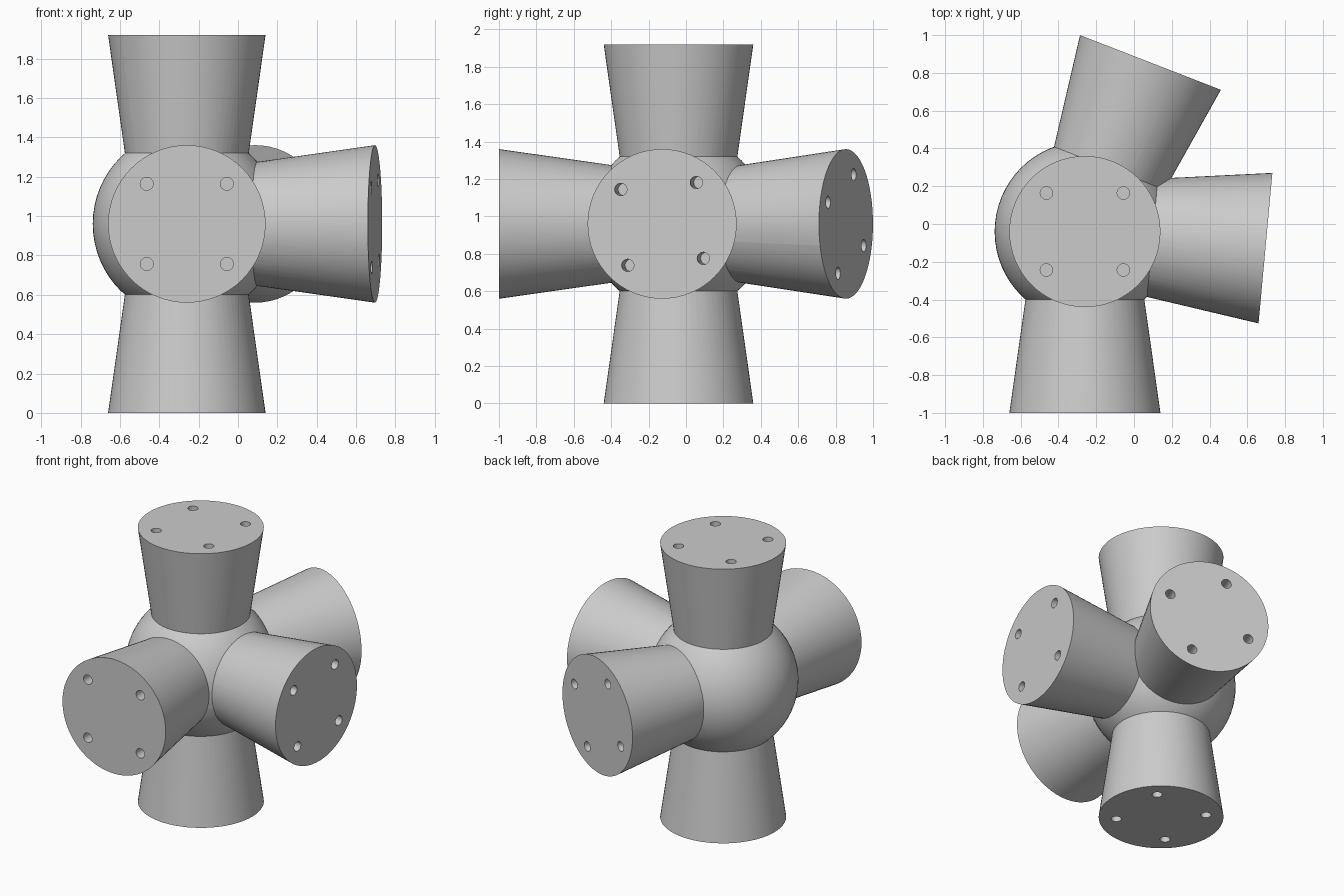
import bpy
from math import radians, cos, sin, pi
from mathutils import Matrix, Vector

if "Cube" in bpy.data.objects:
    bpy.data.objects.remove(bpy.data.objects["Cube"], do_unlink=True)

CENTER = Vector((-0.26, -0.04, 0.96))
BALL_R = 0.478
REACH, INNER = 0.96, 0.2        # arm end and hidden start, from the centre
END_R, INNER_R = 0.40, 0.292
HOLE_R, HOLE_OFF, HOLE_DEPTH = 0.033, 0.288, 0.2

grey = bpy.data.materials.new("plain_grey")
grey.use_nodes = True
colour = (0.6, 0.6, 0.6, 1)
grey.diffuse_color = colour
grey.node_tree.nodes["Principled BSDF"].inputs["Base Color"].default_value = colour


def frame(direction, side):
    """Matrix at the hub centre with z along the arm and x along side."""
    z = Vector(direction).normalized()
    x = Vector(side).normalized()
    y = z.cross(x)
    rot = Matrix((x, y, z)).transposed().to_4x4()
    return Matrix.Translation(CENTER) @ rot


def cone(name, mat, r1, r2, z1, z2, x=0, y=0, sides=64):
    bpy.ops.mesh.primitive_cone_add(vertices=sides, radius1=r1, radius2=r2, depth=z2 - z1)
    ob = bpy.context.object
    ob.name = name
    ob.data.transform(mat @ Matrix.Translation((x, y, (z1 + z2) / 2)))
    ob.data.materials.append(grey)
    return ob


def combine(target, tool, operation):
    mod = target.modifiers.new(operation.lower(), "BOOLEAN")
    mod.operation = operation
    mod.solver = "EXACT"
    mod.object = tool
    bpy.context.view_layer.objects.active = target
    bpy.ops.object.modifier_apply(modifier=mod.name)
    bpy.data.objects.remove(tool, do_unlink=True)


# Central ball
bpy.ops.mesh.primitive_uv_sphere_add(segments=64, ring_count=32, radius=BALL_R)
hub = bpy.context.object
hub.name = "connector_hub"
hub.data.transform(Matrix.Translation(CENTER))
hub.data.materials.append(grey)

# Arms: direction, sideways axis, twist of the hole pattern
right_a, back_a = radians(-5.25), radians(68.8)
arms = {
    "top_arm": ((0, 0, 1), (1, 0, 0), 0),
    "bottom_arm": ((0, 0, -1), (1, 0, 0), 0),
    "front_arm": ((0, -1, 0), (1, 0, 0), 0),
    "left_arm": ((cos(right_a), sin(right_a), 0),
                 (-sin(right_a), cos(right_a), 0), radians(5.25)),
    "back_arm": ((cos(back_a), sin(back_a), 0),
                 (-sin(back_a), cos(back_a), 0), radians(21.2)),
}

# Flared arms joined to the ball
for name, (direction, side, twist) in arms.items():
    arm = cone(name, frame(direction, side), INNER_R, END_R, INNER, REACH)
    combine(hub, arm, "UNION")

# Four blind screw holes in each arm end
for direction, side, twist in arms.values():
    for k in range(4):
        a = twist + pi / 4 + k * pi / 2
        drill = cone("drill", frame(direction, side), HOLE_R, HOLE_R,
                     REACH - HOLE_DEPTH, REACH + 0.05,
                     HOLE_OFF * cos(a), HOLE_OFF * sin(a), 24)
        drill.hide_render = True
        combine(hub, drill, "DIFFERENCE")

# Smooth round surfaces, crisp rims
bpy.ops.object.select_all(action="DESELECT")
hub.select_set(True)
bpy.context.view_layer.objects.active = hub
bpy.ops.object.shade_smooth_by_angle(angle=radians(25))
